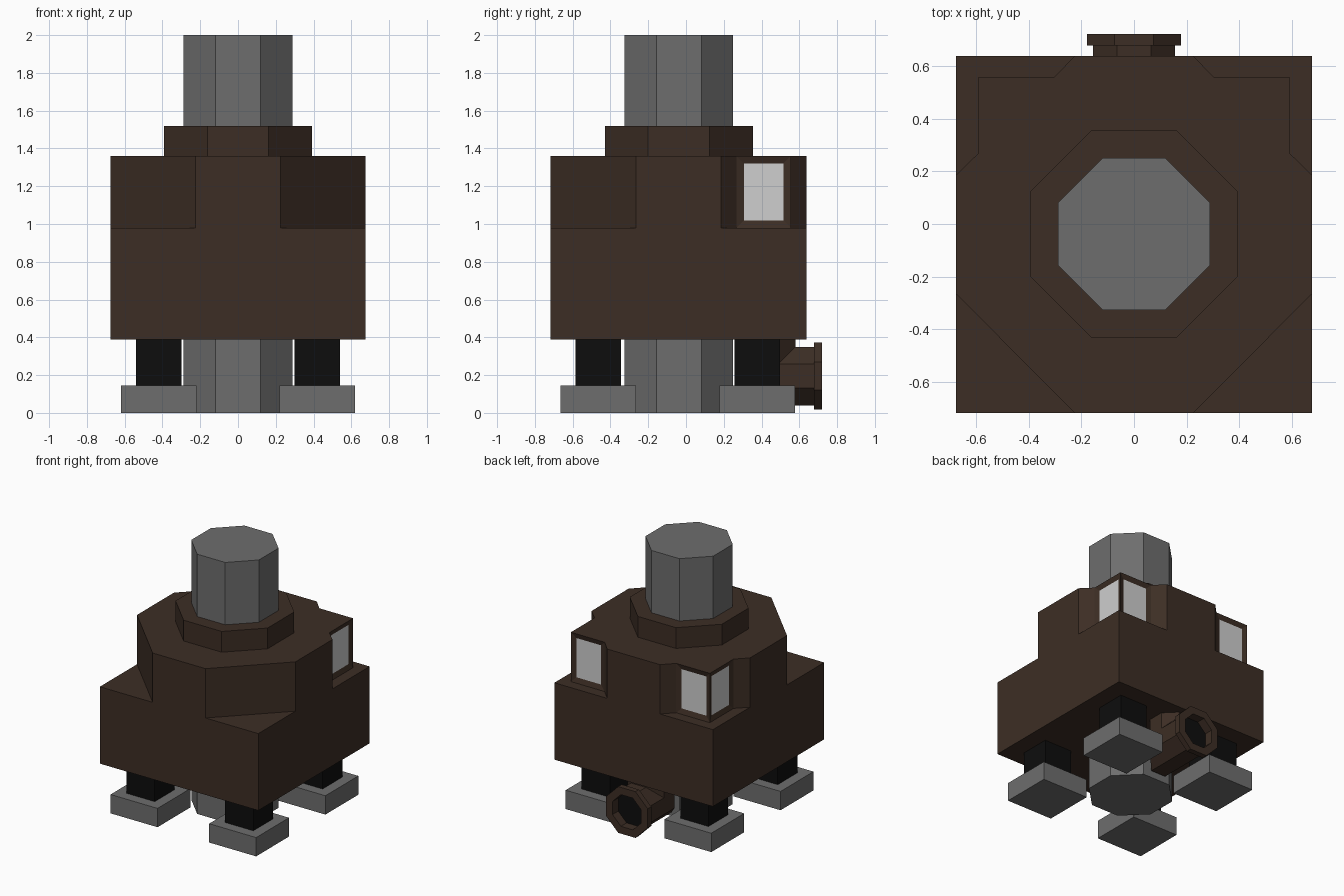
import bpy, bmesh, math
from mathutils import Vector, Matrix

if "Cube" in bpy.data.objects:
    bpy.data.objects.remove(bpy.data.objects["Cube"])


def material(name, rgb):
    m = bpy.data.materials.new(name)
    m.diffuse_color = (*rgb, 1)
    m.use_nodes = True
    m.node_tree.nodes["Principled BSDF"].inputs["Base Color"].default_value = m.diffuse_color
    return m


BROWN = material("dark brown", (0.046, 0.027, 0.018))
GREY = material("mid grey", (0.155, 0.155, 0.155))
BLACK = material("black", (0.004, 0.004, 0.004))
PALE = material("pale grey", (0.62, 0.62, 0.62))


def finish(name, bm, *mats):
    bmesh.ops.recalc_face_normals(bm, faces=bm.faces)
    me = bpy.data.meshes.new(name)
    bm.to_mesh(me)
    bm.free()
    for m in mats:
        me.materials.append(m)
    ob = bpy.data.objects.new(name, me)
    bpy.context.collection.objects.link(ob)
    return ob


def box(name, lo, hi, mat):
    bm = bmesh.new()
    lo, hi = Vector(lo), Vector(hi)
    bmesh.ops.create_cube(bm, size=1, matrix=Matrix.Translation((lo + hi) / 2)
                          @ Matrix.Diagonal((*(hi - lo), 1)))
    return finish(name, bm, mat)


def octagon(apothem):
    r = apothem / math.cos(math.pi / 8)
    return [(r * math.cos(a), r * math.sin(a))
            for a in (math.pi / 8 + i * math.pi / 4 for i in range(8))]


def loft(bm, rings, cap_start=True, cap_end=True):
    """Skin a list of closed rings of points; returns (start cap, end cap)."""
    vs = [[bm.verts.new(p) for p in ring] for ring in rings]
    n = len(vs[0])
    for a, b in zip(vs, vs[1:]):
        for i in range(n):
            bm.faces.new((a[i], a[(i + 1) % n], b[(i + 1) % n], b[i]))
    start = bm.faces.new(vs[0]) if cap_start else None
    end = bm.faces.new(vs[-1]) if cap_end else None
    return start, end


def prism(name, profile, z0, z1, mat):
    bm = bmesh.new()
    loft(bm, [[(x, y, z) for x, y in profile] for z in (z0, z1)])
    return finish(name, bm, mat)


# Lower body block
box("lower_body", (-0.675, -0.717, 0.388), (0.675, 0.637, 0.98), BROWN)

# Upper body: chamfered front corners, notched back corners with windows
half = [(0.225, -0.717), (0.675, -0.265), (0.675, 0.185), (0.592, 0.267),
        (0.592, 0.555), (0.305, 0.555), (0.225, 0.637)]
outline = half + [(-x, y) for x, y in reversed(half)]
bm = bmesh.new()
loft(bm, [[(x, y, z) for x, y in outline] for z in (0.98, 1.36)])
bmesh.ops.recalc_face_normals(bm, faces=bm.faces)
panels = []
for f in bm.faces:
    c = f.calc_center_median()
    if len(f.verts) == 4 and (abs(abs(c.x) - 0.592) < 0.01
                              or abs(c.y - 0.555) < 0.01):
        panels.append(f)
bmesh.ops.inset_individual(bm, faces=panels, thickness=0.055, depth=-0.012)
for f in panels:
    f.material_index = 1
finish("upper_body", bm, BROWN, PALE)

# Central pillar and collar
YC = -0.038
prism("pillar", [(x, y + YC) for x, y in octagon(0.288)], 0, 2, GREY)
prism("collar", [(x, y + YC) for x, y in octagon(0.392)], 1.36, 1.52, BROWN)

# Four legs with square feet
for side, sx in (("left", -1), ("right", 1)):
    for end, y in (("front", -0.465), ("back", 0.378)):
        x = sx * 0.42
        box(f"{end}_{side}_leg", (x - 0.12, y - 0.12, 0.14),
            (x + 0.12, y + 0.12, 0.39), BLACK)
        box(f"{end}_{side}_foot", (x - 0.2, y - 0.2, 0),
            (x + 0.2, y + 0.2, 0.145), GREY)

# Rear outlet: mitred elbow down from the body, flanged mouth, dark bore
ZC, YV = 0.195, 0.425


def ring(apothem, y):
    return [(x, y, ZC + z) for x, z in octagon(apothem)]


pipe = octagon(0.155)
rings = [[(x, YV + d, 0.40) for x, d in pipe],
         [(x, YV + d, ZC + d) for x, d in pipe]]
rings += [ring(0.155, 0.677), ring(0.178, 0.677), ring(0.178, 0.72),
          ring(0.122, 0.72), ring(0.122, 0.65)]
bm = bmesh.new()
_, bore = loft(bm, rings)
bore.material_index = 1
finish("rear_outlet", bm, BROWN, BLACK)
